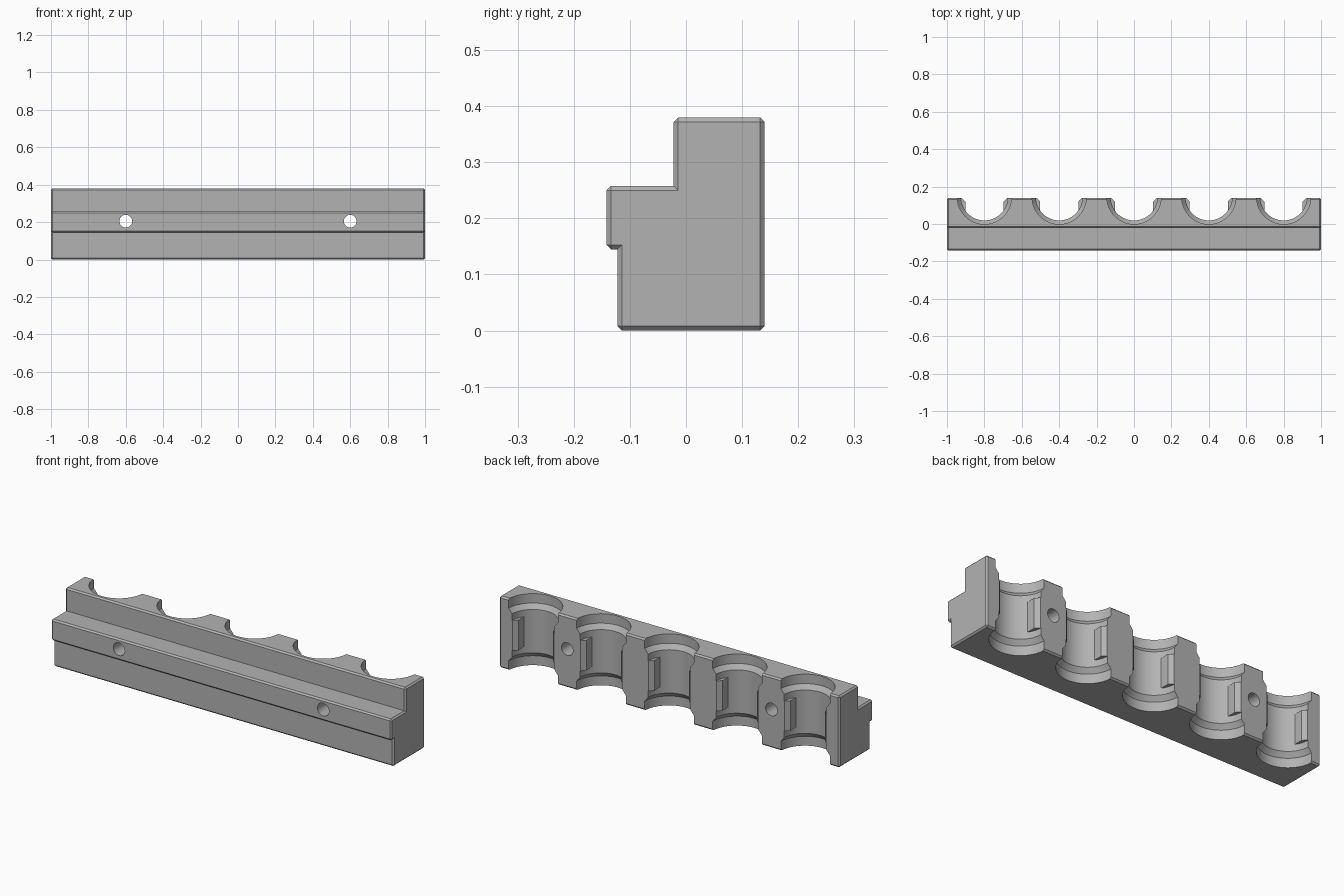
import bpy, bmesh, math
from mathutils import Matrix, Vector

old = bpy.data.objects.get("Cube")
if old:
    bpy.data.objects.remove(old, do_unlink=True)

grey = bpy.data.materials.new("plain grey")
grey.use_nodes = True
color = (0.45, 0.45, 0.45, 1)
grey.diffuse_color = color
grey.node_tree.nodes["Principled BSDF"].inputs["Base Color"].default_value = color

BACK = 0.14
CHAMFER = 0.008
BORES = [-0.8, -0.4, 0, 0.4, 0.8]


def add_object(name, bm):
    bmesh.ops.recalc_face_normals(bm, faces=bm.faces)
    mesh = bpy.data.meshes.new(name)
    bm.to_mesh(mesh)
    bm.free()
    mesh.materials.append(grey)
    obj = bpy.data.objects.new(name, mesh)
    bpy.context.collection.objects.link(obj)
    return obj


def cut(target, cutter):
    cutter.hide_render = True
    mod = target.modifiers.new("cut", "BOOLEAN")
    mod.operation = "DIFFERENCE"
    mod.solver = "EXACT"
    mod.object = cutter
    bpy.context.view_layer.objects.active = target
    bpy.ops.object.modifier_apply(modifier=mod.name)
    bpy.data.objects.remove(cutter, do_unlink=True)


# Stepped rail body: side profile extruded along x, convex edges chamfered
profile = [(-0.122, 0), (BACK, 0), (BACK, 0.38), (-0.022, 0.38),
           (-0.022, 0.258), (-0.142, 0.258), (-0.142, 0.145), (-0.122, 0.145)]
bm = bmesh.new()
face = bm.faces.new([bm.verts.new((-1, y, z)) for y, z in profile])
grown = bmesh.ops.extrude_face_region(bm, geom=[face])["geom"]
bmesh.ops.translate(bm, vec=(2, 0, 0),
                    verts=[g for g in grown if isinstance(g, bmesh.types.BMVert)])
bmesh.ops.recalc_face_normals(bm, faces=bm.faces)
convex = [e for e in bm.edges if e.is_convex]
bmesh.ops.bevel(bm, geom=convex, offset=CHAMFER, segments=1,
                affect="EDGES", clamp_overlap=True)
body = add_object("rail_body", bm)

# Bores: half-round pockets, wider at both ends with sloped shoulders
bore_profile = [(0, -0.05), (0.145, -0.05), (0.145, 0.05), (0.125, 0.075),
                (0.125, 0.305), (0.145, 0.33), (0.145, 0.43), (0, 0.43)]
for x in BORES:
    bm = bmesh.new()
    verts = [bm.verts.new((r, 0, z)) for r, z in bore_profile]
    edges = [bm.edges.new(pair) for pair in zip(verts, verts[1:])]
    bmesh.ops.spin(bm, geom=verts + edges, axis=(0, 0, 1), cent=(0, 0, 0),
                   angle=math.tau, steps=64)
    bmesh.ops.remove_doubles(bm, verts=bm.verts, dist=0.0001)
    bmesh.ops.translate(bm, verts=bm.verts, vec=(x, BACK + 0.004, 0))
    cut(body, add_object("bore_cutter", bm))

# Screw holes from front to back
for x in (-0.6, 0.6):
    bm = bmesh.new()
    place = Matrix.Translation((x, 0, 0.205)) @ Matrix.Rotation(math.pi / 2, 4, "X")
    bmesh.ops.create_cone(bm, cap_ends=True, segments=32, radius1=0.034,
                          radius2=0.034, depth=1, matrix=place)
    cut(body, add_object("hole_cutter", bm))

bpy.ops.object.select_all(action="DESELECT")
body.select_set(True)
bpy.context.view_layer.objects.active = body
bpy.ops.object.shade_smooth_by_angle(angle=math.radians(25))

# Locating lugs on both sides of each bore, with a chamfered inner corner
lug_outline = [(0.14, 0.07), (0.102, 0.07), (0.102, 0.12), (0.122, BACK), (0.14, BACK)]
for i, x in enumerate(BORES):
    for side, label in ((1, "left"), (-1, "right")):
        bm = bmesh.new()
        face = bm.faces.new([bm.verts.new((x + side * dx, y, 0.11))
                             for dx, y in lug_outline])
        grown = bmesh.ops.extrude_face_region(bm, geom=[face])["geom"]
        bmesh.ops.translate(bm, vec=(0, 0, 0.16),
                            verts=[g for g in grown if isinstance(g, bmesh.types.BMVert)])
        add_object(f"{label}_lug_{i + 1}", bm)
